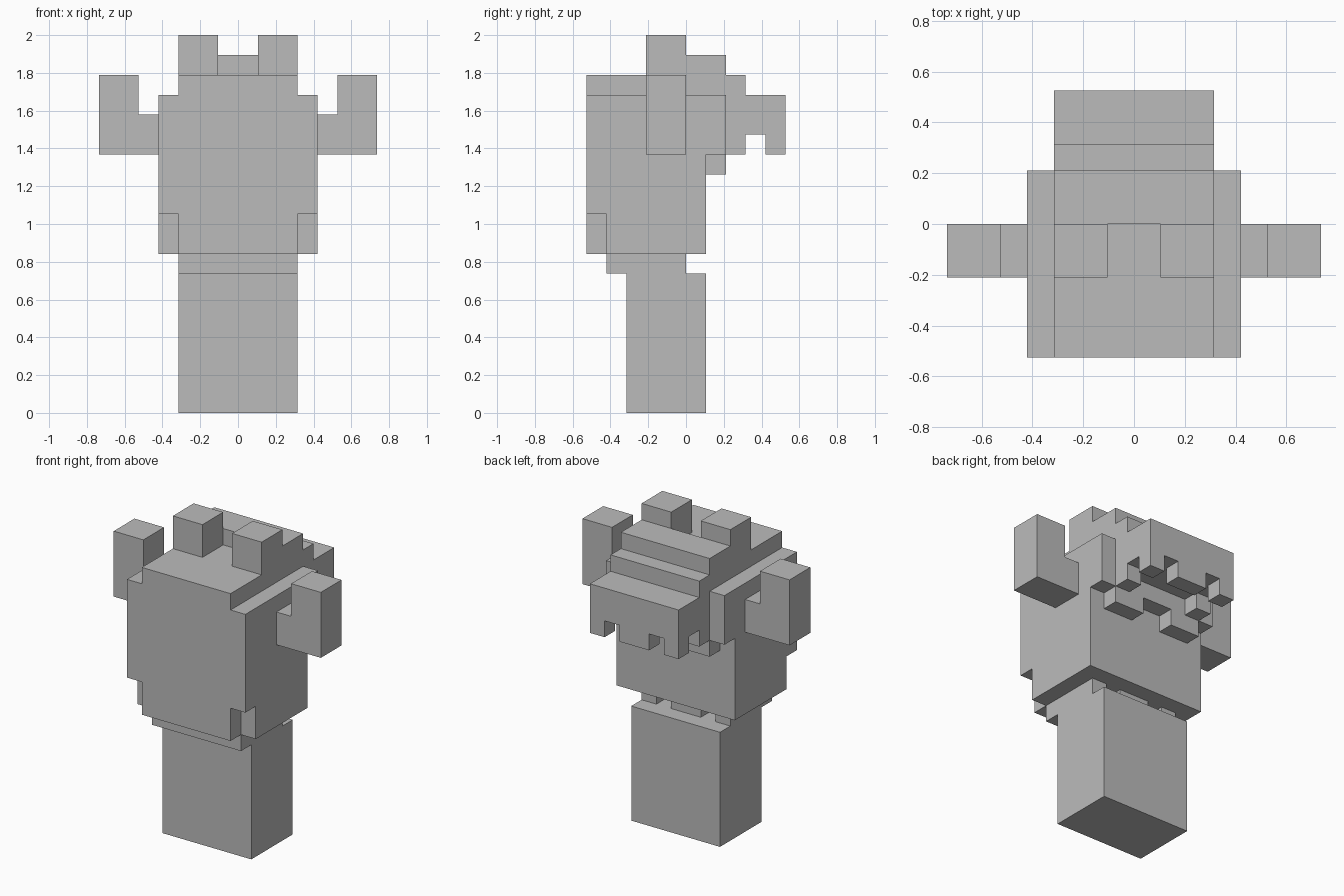
import bpy
import bmesh
from mathutils import Vector

UNIT = 2 / 19  # edge length of one block

old = bpy.data.objects.get("Cube")
if old:
    bpy.data.objects.remove(old, do_unlink=True)

grey = bpy.data.materials.new("plain_grey")
grey.use_nodes = True
colour = (0.5, 0.5, 0.5, 1)
grey.diffuse_color = colour
grey.node_tree.nodes["Principled BSDF"].inputs["Base Color"].default_value = colour


def add_box(bm, x, y, z):
    """Add a box from block ranges along each axis."""
    low = Vector((x[0], y[0], z[0]))
    high = Vector((x[1], y[1], z[1]))
    verts = bmesh.ops.create_cube(bm, size=1)["verts"]
    for v in verts:
        for i in range(3):
            v.co[i] = (high[i] if v.co[i] > 0 else low[i]) * UNIT


def part(name, *boxes):
    bm = bmesh.new()
    for box in boxes:
        add_box(bm, *box)
    mesh = bpy.data.meshes.new(name)
    bm.to_mesh(mesh)
    bm.free()
    mesh.materials.append(grey)
    obj = bpy.data.objects.new(name, mesh)
    bpy.context.collection.objects.link(obj)


def pair(name, *boxes):
    """Make a left part and its mirror image on the right."""
    part("left_" + name, *boxes)
    part("right_" + name, *[((-x[1], -x[0]), y, z) for x, y, z in boxes])


wide, full = (-3, 3), (-4, 4)

# Pedestal and the recessed neck with its toothed back edge
part("pedestal", (wide, (-3, 1), (0, 7)))
part("neck", (wide, (-4, -1), (7, 8)), ((-1, 1), (-1, 0), (7, 8)))
pair("neck_tooth", ((2, 3), (-1, 0), (7, 8)))

# Torso with notched lower front corners
part("torso",
     (full, (-4, 1), (8, 16)),
     (full, (-5, -4), (10, 16)),
     (wide, (-5, -4), (8, 10)),
     (full, (1, 2), (13, 16)))
pair("back_ledge", ((1, 3), (1, 2), (12, 13)))

# Stepped top and the rear overhang
part("top_slab", (wide, (-5, 3), (16, 17)))
part("crest", (wide, (0, 2), (17, 18)))
part("rear_overhang", (wide, (2, 5), (14, 16)))
part("middle_tooth", ((-1, 1), (4, 5), (13, 14)))
pair("rear_teeth",
     ((2, 3), (4, 5), (13, 14)),
     ((2, 3), (2, 3), (13, 14)))

# Raised arms and the two top knobs
pair("arm", ((4, 5), (-2, 0), (13, 15)), ((5, 7), (-2, 0), (13, 17)))
pair("knob", ((1, 3), (-2, 0), (17, 19)))
